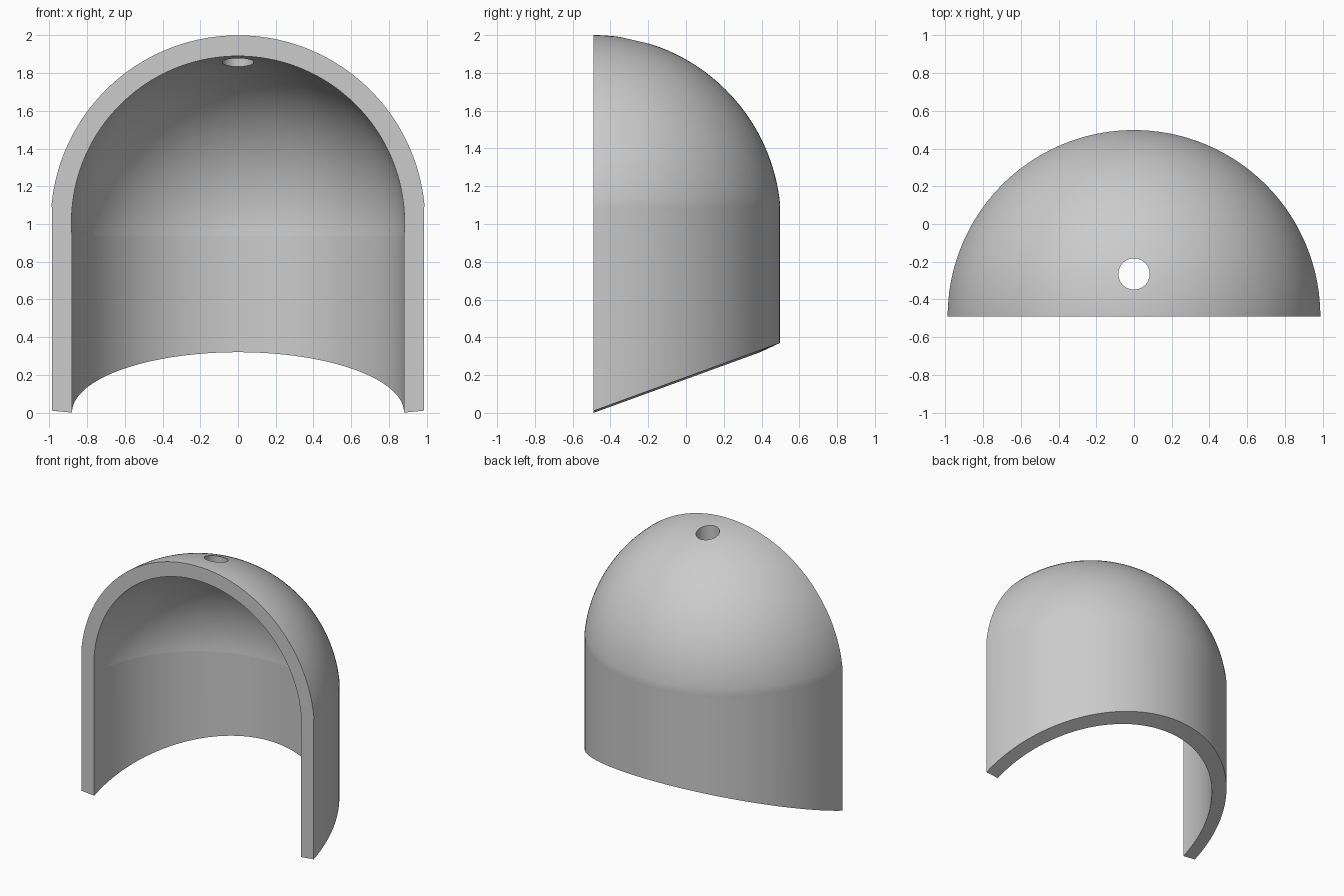
import bpy, bmesh
from math import sin, cos, asin, pi, radians, hypot
from mathutils import Vector

cube = bpy.data.objects.get("Cube")
if cube:
    bpy.data.objects.remove(cube, do_unlink=True)

FRONT = -0.49           # plane of the open front, through the axis
CENTRE = 1.007          # height of the dome centre
R_OUT, R_IN = 0.987, 0.88
DOME_OUT, DOME_IN = 0.993, 0.883
STEPS, TURNS = 48, 96

grey = bpy.data.materials.new("light grey")
grey.use_nodes = True
grey.diffuse_color = (0.6, 0.6, 0.6, 1)
grey.node_tree.nodes["Principled BSDF"].inputs["Base Color"].default_value = (0.6, 0.6, 0.6, 1)


def dome_arc(radius, start):
    """Arc from the wall seam at angle start up to the pole."""
    angles = [start + (pi / 2 - start) * i / STEPS for i in range(STEPS + 1)]
    return [(radius * cos(a), CENTRE + radius * sin(a)) for a in angles]


# Half-turned wall: outer dome, outer wall, sloped rim, inner wall, inner dome
outer = dome_arc(DOME_OUT, asin(0.07 / DOME_OUT))
inner = dome_arc(DOME_IN, -asin(0.07 / DOME_IN))
outer[0] = (R_OUT, outer[0][1])
inner[0] = (R_IN, inner[0][1])
profile = outer[::-1] + [(R_OUT, 0), (R_IN, 0)] + inner

bm = bmesh.new()
verts = [bm.verts.new((r, 0, z)) for r, z in profile]
edges = [bm.edges.new(pair) for pair in zip(verts, verts[1:])]
bmesh.ops.spin(bm, geom=verts + edges, cent=(0, 0, 0), axis=(0, 0, 1),
               angle=pi, steps=TURNS)
bmesh.ops.remove_doubles(bm, verts=bm.verts, dist=1e-5)

# Rim rises towards the back and slightly outwards
for v in bm.verts:
    if v.co.z < 0.01:
        v.co.z = 0.364 * v.co.y + 0.1 * (hypot(v.co.x, v.co.y) - R_IN)
    v.co.y += FRONT

# Flat arch face across the open front
rim = [e for e in bm.edges if e.is_boundary]
bmesh.ops.holes_fill(bm, edges=rim, sides=0)
bmesh.ops.recalc_face_normals(bm, faces=bm.faces)
mesh = bpy.data.meshes.new("half_dome_shell")
bm.to_mesh(mesh)
bm.free()
mesh.materials.append(grey)
shell = bpy.data.objects.new("half_dome_shell", mesh)
bpy.context.collection.objects.link(shell)

# Round hole through the crown
bpy.ops.mesh.primitive_cylinder_add(vertices=64, radius=0.083, depth=0.8,
                                    location=(0, -0.265, 1.9))
cutter = bpy.context.object
cutter.name = "hole_cutter"
cutter.hide_render = True
cutter.data.materials.append(grey)

bpy.ops.object.select_all(action="DESELECT")
shell.select_set(True)
bpy.context.view_layer.objects.active = shell
cut = shell.modifiers.new("crown_hole", "BOOLEAN")
cut.operation = "DIFFERENCE"
cut.solver = "EXACT"
cut.object = cutter
bpy.ops.object.modifier_apply(modifier=cut.name)
bpy.data.objects.remove(cutter, do_unlink=True)

# Smooth surfaces, with the fine seam between wall and dome kept crisp
bpy.ops.object.shade_smooth_by_angle(angle=radians(30))
for e in shell.data.edges:
    a, b = (shell.data.vertices[i].co for i in e.vertices)
    on_seam = any(abs(p - CENTRE - s) < 0.002 for p in (a.z,) for s in (0.07, -0.07))
    if on_seam and abs(a.z - b.z) < 1e-4:
        e.use_edge_sharp = True
